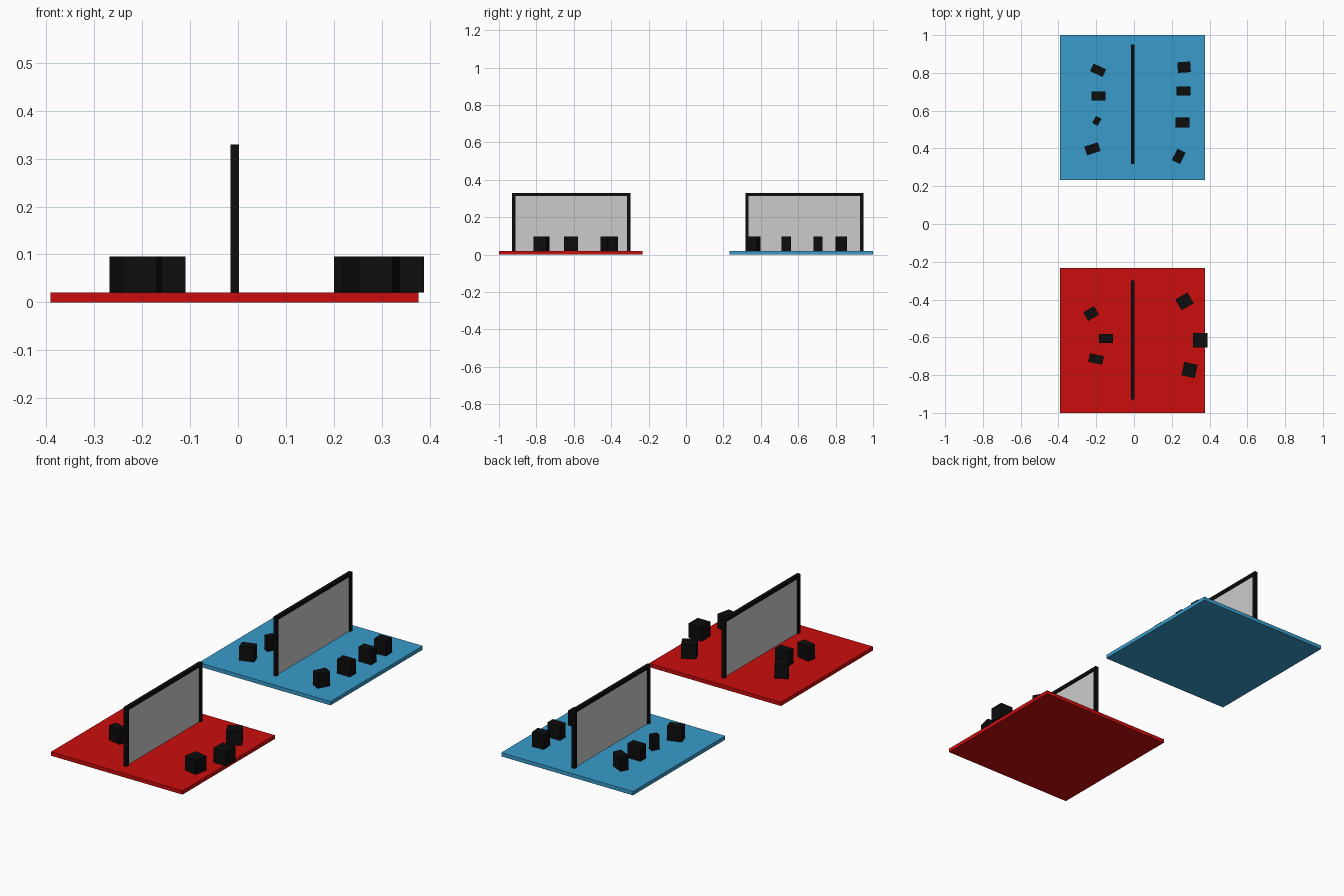
import bpy
from math import radians

if "Cube" in bpy.data.objects:
    bpy.data.objects.remove(bpy.data.objects["Cube"])


def material(name, color):
    m = bpy.data.materials.new(name)
    m.diffuse_color = (*color, 1)
    m.use_nodes = True
    m.node_tree.nodes["Principled BSDF"].inputs["Base Color"].default_value = m.diffuse_color
    return m


BLACK = material("black", (0.004, 0.004, 0.004))
RED = material("red", (0.6, 0.004, 0.004))
BLUE = material("blue", (0.04, 0.33, 0.6))


def box(name, center, size, mat=None, turn=0):
    bpy.ops.mesh.primitive_cube_add(size=1, location=center, rotation=(0, 0, radians(turn)))
    ob = bpy.context.object
    ob.name = name
    ob.scale = size
    if mat:
        ob.data.materials.append(mat)


X, BASE, TOP, BAR = -0.007, 0.02, 0.33, 0.018


def court(side, mat, y, y0, y1):
    # floor slab
    box(side + "_floor", (X, y, BASE / 2), (0.768, 0.768, BASE), mat)
    # partition: two posts, top rail and thin panel
    mid, length = (y0 + y1) / 2, y1 - y0
    for label, py in (("front", y0 + BAR / 2), ("back", y1 - BAR / 2)):
        box(f"{side}_{label}_post", (X, py, (BASE + TOP) / 2), (BAR, BAR, TOP - BASE), BLACK)
    box(side + "_top_rail", (X, mid, TOP - BAR / 2), (BAR, length - 2 * BAR, BAR), BLACK)
    box(side + "_panel", (X, mid, (BASE + TOP - BAR) / 2),
        (0.003, length - 2 * BAR, TOP - BAR - BASE))


court("red", RED, -0.616, -0.930, -0.298)
court("blue", BLUE, 0.616, 0.317, 0.949)

# small blocks: x, y, width, depth, turn
blocks = {
    "blue": [(-0.190, 0.814, 0.073, 0.044, -25), (-0.188, 0.678, 0.075, 0.047, 0),
             (-0.197, 0.546, 0.032, 0.042, -28), (-0.220, 0.398, 0.074, 0.048, 18),
             (0.265, 0.830, 0.068, 0.056, 4), (0.262, 0.705, 0.074, 0.047, 0),
             (0.257, 0.537, 0.075, 0.051, 0), (0.237, 0.358, 0.048, 0.066, -27)],
    "red": [(-0.227, -0.474, 0.066, 0.052, 30), (-0.148, -0.607, 0.076, 0.047, 0),
            (-0.201, -0.715, 0.075, 0.046, -12), (0.267, -0.410, 0.074, 0.066, 30),
            (0.351, -0.615, 0.075, 0.075, 0), (0.294, -0.773, 0.072, 0.072, -12)],
}
for side, rows in blocks.items():
    for i, (x, y, w, d, turn) in enumerate(rows, 1):
        box(f"{side}_block_{i}", (x, y, BASE + 0.038), (w, d, 0.076), BLACK, turn)
